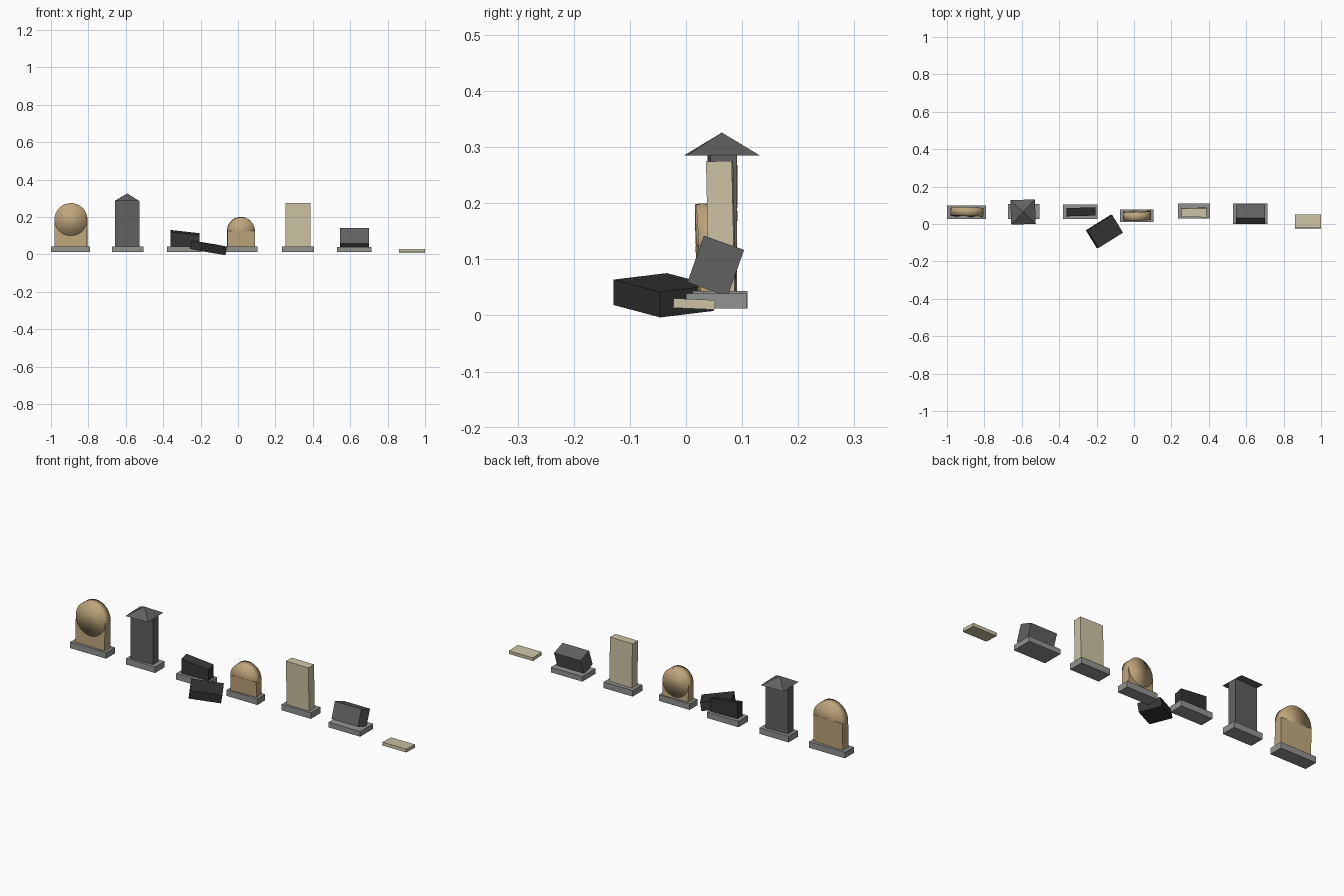
import bpy, bmesh
from math import radians, sqrt, pi
from mathutils import Vector, Matrix

if "Cube" in bpy.data.objects:
    bpy.data.objects.remove(bpy.data.objects["Cube"])


def material(name, rgb):
    m = bpy.data.materials.new(name)
    m.diffuse_color = (*rgb, 1)
    m.use_nodes = True
    m.node_tree.nodes["Principled BSDF"].inputs["Base Color"].default_value = m.diffuse_color
    return m


STONE = material("base_grey", (0.29, 0.29, 0.28))
TAN = material("sandstone", (0.52, 0.38, 0.20))
CREAM = material("limestone", (0.61, 0.55, 0.37))
SLATE = material("slate", (0.12, 0.12, 0.12))
BLACK = material("dark_slate", (0.035, 0.035, 0.035))


def finish(name, bm, mat, loc, rot=(0, 0, 0), smooth=False):
    me = bpy.data.meshes.new(name)
    bmesh.ops.recalc_face_normals(bm, faces=bm.faces)
    for f in bm.faces:
        f.smooth = smooth
    bm.to_mesh(me)
    bm.free()
    ob = bpy.data.objects.new(name, me)
    ob.location = loc
    ob.rotation_euler = [radians(a) for a in rot]
    me.materials.append(mat)
    bpy.context.collection.objects.link(ob)
    return ob


def box(name, size, loc, mat, rot=(0, 0, 0), lift=0.0, slope=(0, 0)):
    """Box; lift moves its origin to the bottom, slope tilts only the top."""
    bm = bmesh.new()
    bmesh.ops.create_cube(bm, size=1)
    for v in bm.verts:
        top = v.co.z > 0
        v.co = Vector([c * s for c, s in zip(v.co, size)])
        v.co.z += lift
        if top:
            v.co.z += v.co.x * slope[0] + v.co.y * slope[1]
    return finish(name, bm, mat, loc, rot)


def base(name, x0, x1, y0, y1, top=0.044):
    box(name, (x1 - x0, y1 - y0, top - 0.012),
        ((x0 + x1) / 2, (y0 + y1) / 2, (top + 0.012) / 2), STONE)


def standing_slab(name, size, x, y, mat, rot=(0, 0, 0), slope=(0, 0)):
    return box(name, size, (x, y, 0.043), mat, rot, size[2] / 2, slope)


def round_headstone(name, x, y, width, height, rot, shift):
    """Slab with a full disc of the same width centred on its top edge."""
    depth = 0.046
    slab = standing_slab(name + "_slab", (width, depth, height), x, y, TAN, rot)
    bm = bmesh.new()
    bmesh.ops.create_cone(bm, cap_ends=True, segments=32, radius1=width / 2,
                          radius2=width / 2, depth=depth)
    bmesh.ops.transform(bm, verts=bm.verts,
                        matrix=Matrix.Translation((0, shift, height)) @ Matrix.Rotation(pi / 2, 4, 'X'))
    finish(name + "_disc", bm, TAN, slab.location, rot, True)


# plinths
base("base_1", -1.0, -0.79, 0.026, 0.10)
base("base_2", -0.675, -0.505, 0.028, 0.107)
base("base_3", -0.38, -0.195, 0.026, 0.104)
base("base_4", -0.075, 0.105, 0.012, 0.077)
base("base_5", 0.235, 0.405, 0.03, 0.11)
base("base_6", 0.53, 0.715, 0.0, 0.109, 0.039)

# round-topped headstones
round_headstone("large_round_stone", -0.893, 0.062, 0.175, 0.144, (-1.5, 0, -2), -0.0006)
round_headstone("small_round_stone", 0.016, 0.046, 0.148, 0.083, (2.5, 0, 2), 0.0006)

# pillar stone with four-sided roof
standing_slab("pillar", (0.13, 0.048, 0.243), -0.593, 0.065, SLATE, (0, 0, 2))
bm = bmesh.new()
bmesh.ops.create_cone(bm, cap_ends=True, segments=4, radius1=0.131 / sqrt(2),
                      radius2=0, depth=0.041)
bmesh.ops.rotate(bm, verts=bm.verts, matrix=Matrix.Rotation(pi / 4, 3, 'Z'))
finish("pillar_roof", bm, SLATE, (-0.593, 0.064, 0.3055), (0, 0, 2))

# broken stone: stump and fallen piece
standing_slab("broken_stump", (0.155, 0.044, 0.074), -0.283, 0.065, BLACK,
              (0, 0, 1.5), (-0.11, 0.25))
box("fallen_piece", (0.158, 0.112, 0.046), (-0.158, -0.04, 0.036), BLACK, (6, 8, 32))

# tall rectangular stone
standing_slab("tall_slab", (0.133, 0.046, 0.232), 0.321, 0.065, CREAM, (1.3, 0, -1))

# leaning block marker
box("slant_marker", (0.155, 0.076, 0.088), (0.6225, 0.053, 0.088), SLATE, (-19.5, 0, 0))

# flat plaque on the ground
box("flat_plaque", (0.14, 0.074, 0.017), (0.93, 0.0145, 0.0205), CREAM, (-2.5, 0, 0))
